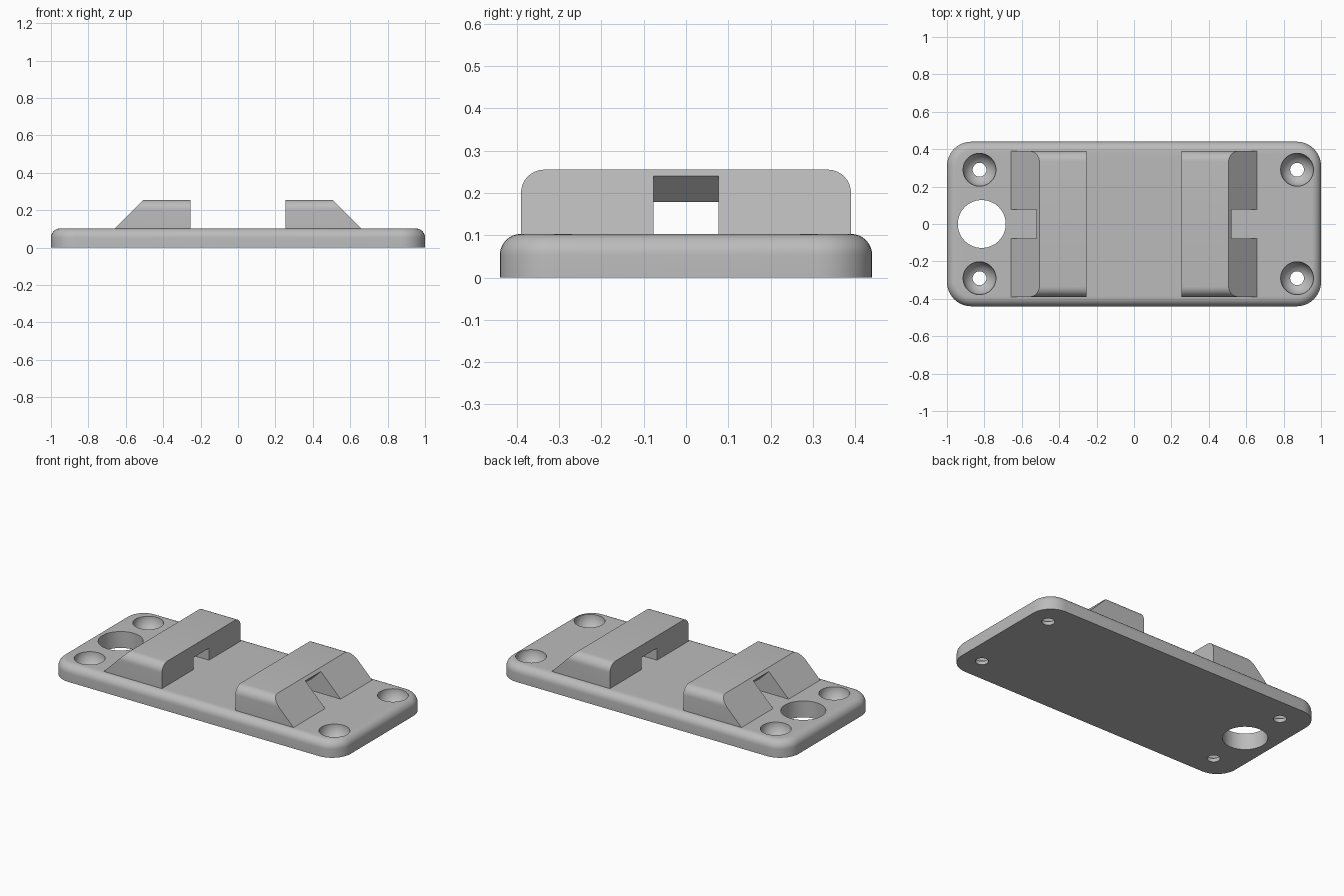
import bpy
import bmesh
from math import sin, cos, pi, sqrt, radians

if "Cube" in bpy.data.objects:
    bpy.data.objects.remove(bpy.data.objects["Cube"], do_unlink=True)

grey = bpy.data.materials.new("plain grey")
grey.use_nodes = True
grey.diffuse_color = (0.5, 0.5, 0.5, 1)
grey.node_tree.nodes["Principled BSDF"].inputs["Base Color"].default_value = (0.5, 0.5, 0.5, 1)

TOP = 0.103                    # upper face of the plate
HALF_X, HALF_Y = 1.0, 0.44
CORNER, FILLET = 0.13, 0.05


def loft(name, rings):
    """Closed solid skinned through rings of equal point count."""
    bm = bmesh.new()
    loops = [[bm.verts.new(p) for p in ring] for ring in rings]
    n = len(loops[0])
    for a, b in zip(loops, loops[1:]):
        for i in range(n):
            j = (i + 1) % n
            bm.faces.new((a[i], a[j], b[j], b[i]))
    bm.faces.new(loops[0])
    bm.faces.new(loops[-1])
    bmesh.ops.recalc_face_normals(bm, faces=bm.faces)
    mesh = bpy.data.meshes.new(name)
    bm.to_mesh(mesh)
    bm.free()
    mesh.materials.append(grey)
    obj = bpy.data.objects.new(name, mesh)
    bpy.context.collection.objects.link(obj)
    return obj


def cut(obj, cutter):
    bpy.context.view_layer.objects.active = obj
    mod = obj.modifiers.new("cut", "BOOLEAN")
    mod.operation = "DIFFERENCE"
    mod.solver = "EXACT"
    mod.object = cutter
    bpy.ops.object.modifier_apply(modifier=mod.name)
    bpy.data.objects.remove(cutter, do_unlink=True)


def smooth(obj):
    bpy.ops.object.select_all(action="DESELECT")
    obj.select_set(True)
    bpy.context.view_layer.objects.active = obj
    bpy.ops.object.shade_smooth_by_angle(angle=radians(30))


def outline(inset, z, steps=10):
    """Rounded rectangle, shrunk by inset, at height z."""
    points = []
    for k, (sx, sy) in enumerate(((1, 1), (-1, 1), (-1, -1), (1, -1))):
        for i in range(steps + 1):
            a = (k + i / steps) * pi / 2
            r = CORNER - inset
            points.append((sx * (HALF_X - CORNER) + r * cos(a),
                           sy * (HALF_Y - CORNER) + r * sin(a), z))
    return points


def turned(name, x, y, profile, steps=48):
    """Solid of revolution about a vertical axis through x, y."""
    return loft(name, [[(x + r * cos(2 * pi * i / steps), y + r * sin(2 * pi * i / steps), z)
                        for i in range(steps)] for r, z in profile])


# Base plate with a rounded upper rim
rings = [outline(0, 0)]
for i in range(9):
    a = i / 8 * pi / 2
    rings.append(outline(FILLET * (1 - cos(a)), TOP - FILLET * (1 - sin(a))))
plate = loft("base_plate", rings)

# Screw holes with bowl-shaped recesses
HOLE, BOWL = 0.037, 0.088
bowl = [(HOLE, -0.1), (HOLE, TOP - sqrt(BOWL ** 2 - HOLE ** 2))]
start = math_start = 0.434     # angle where the bowl meets the bore
for i in range(1, 11):
    a = start + (pi / 2 - start) * i / 10
    bowl.append((BOWL * sin(a), TOP - BOWL * cos(a)))
bowl.append((BOWL, 0.2))
for x in (-0.826, 0.872):
    for y in (-0.29, 0.29):
        cut(plate, turned("screw_cutter", x, y, bowl))

# Large through hole at one end
cut(plate, turned("hole_cutter", -0.814, 0, [(0.128, -0.1), (0.128, 0.2)], 64))
smooth(plate)


# Clamp blocks: rounded ends, sloping outer face, tunnel with a flared mouth
def clamp_block(name, side):
    top, half, r, low = 0.255, 0.39, 0.055, TOP - 0.01
    section = [(half, low)]
    for i in range(9):
        a = i / 8 * pi / 2
        section.append((half - r + r * cos(a), top - r + r * sin(a)))
    section += [(-y, z) for y, z in reversed(section)]
    inner = [(side * 0.255, y, z) for y, z in section]
    outer = [(side * (0.658 + TOP - z), y, z) for y, z in section]
    block = loft(name, [inner, outer])
    tunnel = [(0.2, 0.05), (0.2, 0.178), (0.459, 0.178),
              (0.559, 0.278), (0.8, 0.278), (0.8, 0.05)]
    cut(block, loft("tunnel_cutter", [[(side * x, y, z) for x, z in tunnel]
                                      for y in (-0.077, 0.077)]))
    smooth(block)


clamp_block("left_clamp_block", 1)
clamp_block("right_clamp_block", -1)
